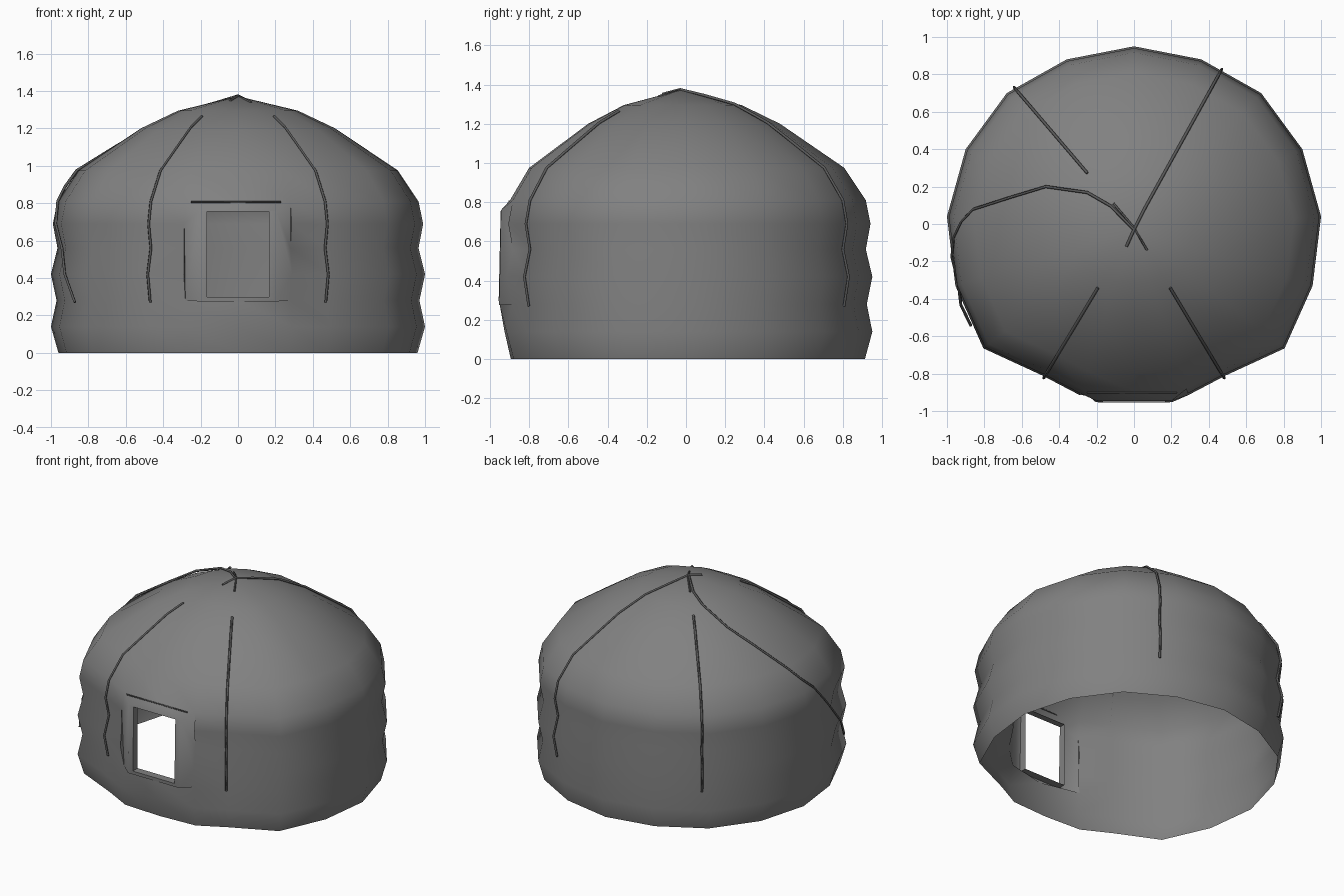
import bpy, bmesh
from math import cos, sin, radians
from mathutils import Vector
from mathutils.bvhtree import BVHTree

if "Cube" in bpy.data.objects:
    bpy.data.objects.remove(bpy.data.objects["Cube"])

# Right half of the plan outline, back to front, and the wall/roof profile (scale, z, y shift)
HALF = [(0, .95), (.36, .88), (.68, .70), (.90, .40), (1.0, .04), (.955, -.33),
        (.805, -.665), (.49, -.81), (.29, -.915), (0, -.93)]
PLAN = HALF + [(-x, y) for x, y in HALF[-2:0:-1]]
PROFILE = [(.96, 0, 0), (1, .14, 0), (.97, .28, 0), (1, .42, 0), (.965, .56, 0),
           (.99, .69, 0), (.965, .81, 0), (.855, .975, -.005), (.52, 1.2, -.015), (.32, 1.295, -.02)]
N, MID = len(PLAN), 9
LOW, HIGH = 2, 6          # rings below and above the window


def paint(name, v):
    m = bpy.data.materials.new(name)
    m.diffuse_color = (v, v, v, 1)
    m.use_nodes = True
    m.node_tree.nodes["Principled BSDF"].inputs["Base Color"].default_value = m.diffuse_color
    return m


CLOTH, CORD = paint("dark_cloth", .22), paint("dark_cord", .1)


def finish(bm, name, angle):
    bmesh.ops.recalc_face_normals(bm, faces=bm.faces)
    me = bpy.data.meshes.new(name)
    bm.to_mesh(me)
    bm.free()
    me.materials.append(CLOTH)
    ob = bpy.data.objects.new(name, me)
    bpy.context.collection.objects.link(ob)
    bpy.ops.object.select_all(action='DESELECT')
    ob.select_set(True)
    bpy.context.view_layer.objects.active = ob
    bpy.ops.object.shade_smooth_by_angle(angle=radians(angle))


# Tent shell: a single open sheet, left open where the window goes
bm = bmesh.new()
rings = []
for s, z, dy in PROFILE:
    rings.append([bm.verts.new((x * s, y * s + dy, z)) for x, y in PLAN])
rings[LOW][MID].co.y = -.95
rings[1][MID].co.y = -.925
apex = bm.verts.new((0, -.03, 1.372))
for k in range(len(rings) - 1):
    for i in range(N):
        if LOW <= k < HIGH and i in (MID - 1, MID):
            continue
        j = (i + 1) % N
        bm.faces.new((rings[k][i], rings[k][j], rings[k + 1][j], rings[k + 1][i]))
for i in range(N):
    bm.faces.new((rings[-1][i], rings[-1][(i + 1) % N], apex))
for k in range(LOW + 1, HIGH):
    bm.verts.remove(rings[k][MID])


# Window surround: raised frame joined to the cloth, then a recessed reveal
def rect(w, z0, z1, y0, y1):
    return [bm.verts.new(c) for c in ((-w, y0, z0), (w, y0, z0), (w, y1, z1), (-w, y1, z1))]


outer = rect(.205, .275, .76, -.952, -.943)
inner = rect(.165, .30, .755, -.955, -.945)
back = rect(.165, .30, .755, -.90, -.90)
for a, b in ((outer, inner), (inner, back)):
    for i in range(4):
        j = (i + 1) % 4
        bm.faces.new((a[i], a[j], b[j], b[i]))
R, L = MID - 1, MID + 1
gaps = [[rings[k][R] for k in range(LOW, HIGH + 1)] + [outer[2], outer[1]],
        [rings[k][L] for k in range(LOW, HIGH + 1)] + [outer[3], outer[0]],
        [rings[HIGH][i] for i in (L, MID, R)] + [outer[2], outer[3]],
        [rings[LOW][i] for i in (L, MID, R)] + [outer[1], outer[0]]]
bmesh.ops.triangulate(bm, faces=[bm.faces.new(g) for g in gaps])
bm.normal_update()
tree = BVHTree.FromBMesh(bm)
finish(bm, "tent_shell", 80)


# Ropes: thin four-sided tubes
def tube(name, pts, r=.008):
    cu = bpy.data.curves.new(name, 'CURVE')
    cu.dimensions = '3D'
    cu.bevel_depth = r
    cu.bevel_resolution = 0
    cu.use_fill_caps = True
    cu.materials.append(CORD)
    sp = cu.splines.new('POLY')
    sp.points.add(len(pts) - 1)
    for p, c in zip(sp.points, pts):
        p.co = (*c, 1)
    bpy.context.collection.objects.link(bpy.data.objects.new(name, cu))


def on_shell(deg, z, off):
    d = Vector((cos(radians(deg)), sin(radians(deg)), 0))
    hit = tree.ray_cast(Vector((0, -.02, z)) + d * 2, -d)[0]
    # lift outward on the wall, upward on the roof
    return hit + (d * off if z < 1 else d * off * .4 + Vector((0, 0, off * .6)))


WALL = [.27, .42, .56, .69, .81, .975]
TOP = (0, -.03, 1.374)


def rope(name, angles, zs, end=(), off=.009):
    offs = off if isinstance(off, list) else [off] * len(zs)
    tube(name, [on_shell(a, z, o) for a, z, o in zip(angles, zs, offs)] + list(end))


short = WALL + [1.1, 1.2, 1.26]
rope("front_right_rope", [-59] * 9, short)
rope("front_left_rope", [239] * 9, short)
rope("back_left_rope", [130.5] * 9, short)
rope("back_right_rope", [61] * 10, WALL + [1.1, 1.2, 1.295, 1.34], [TOP, (-.04, -.12, 1.35)])
rope("left_rope", [211, 204, 197, 189, 183, 178, 173.5, 166, 155, 143, 137],
     WALL[:5] + [.89, .975, 1.09, 1.2, 1.295, 1.33], [TOP],
     [.04, .015, .018, .01, .012, .015, .02, .02, .018, .012, .01])

# Crossed rope ends at the crown, and cord above the window
tube("crown_knot", [(-.11, .11, 1.335), (0, -.02, 1.372), (.07, -.14, 1.34)], .006)
tube("window_cord", [(-.25, -.902, .806), (.23, -.902, .806)], .005)
